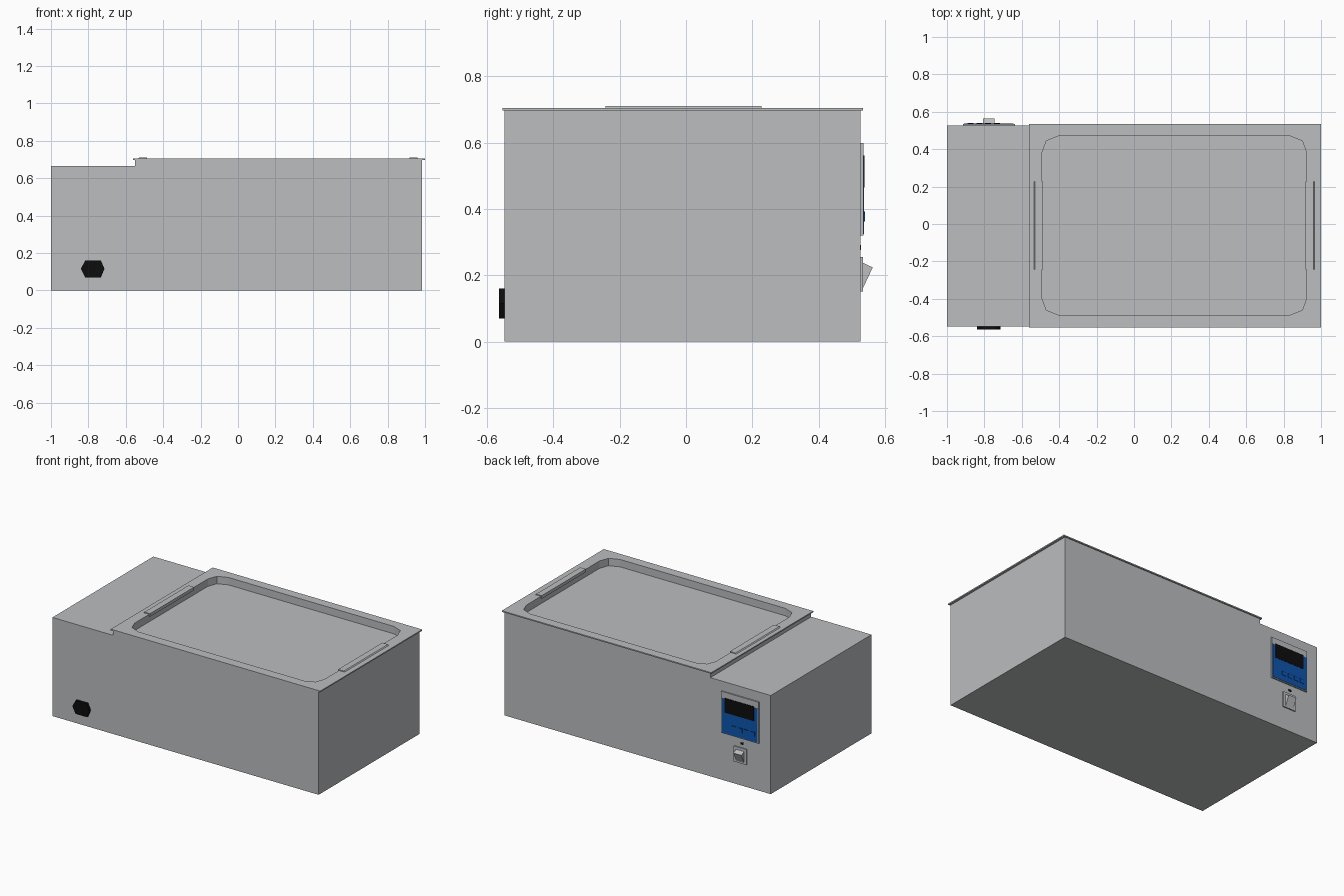
import bpy, bmesh
from mathutils import Vector

if "Cube" in bpy.data.objects:
    bpy.data.objects.remove(bpy.data.objects["Cube"])


def material(name, rgb):
    m = bpy.data.materials.new(name)
    m.diffuse_color = (*rgb, 1)
    m.use_nodes = True
    m.node_tree.nodes["Principled BSDF"].inputs["Base Color"].default_value = m.diffuse_color
    return m


STEEL = material("brushed_steel_grey", (0.50, 0.51, 0.52))
BLUE = material("panel_blue", (0.004, 0.09, 0.42))
NAVY = material("button_dark_blue", (0.003, 0.04, 0.2))
BLACK = material("black", (0.004, 0.004, 0.004))


def finish(bm, name, mat):
    me = bpy.data.meshes.new(name)
    bm.to_mesh(me)
    bm.free()
    me.materials.append(mat)
    ob = bpy.data.objects.new(name, me)
    bpy.context.collection.objects.link(ob)
    return ob


def prism(name, mat, profile, axis, lo, hi, open_z=None):
    """Extrude a closed 2D profile along x or y; open_z drops the upward face at that height."""
    put = {"x": lambda p, t: (t, p[0], p[1]), "y": lambda p, t: (p[0], t, p[1])}[axis]
    bm = bmesh.new()
    a = [bm.verts.new(put(p, lo)) for p in profile]
    b = [bm.verts.new(put(p, hi)) for p in profile]
    bm.faces.new(a)
    bm.faces.new(b)
    n = len(a)
    for i in range(n):
        j = (i + 1) % n
        bm.faces.new((a[i], a[j], b[j], b[i]))
    bmesh.ops.recalc_face_normals(bm, faces=bm.faces)
    if open_z is not None:
        top = [f for f in bm.faces if f.normal.z > 0.9 and abs(f.calc_center_median().z - open_z) < 1e-4]
        bmesh.ops.delete(bm, geom=top, context="FACES_ONLY")
    return finish(bm, name, mat)


def plate(name, mat, x0, x1, z0, z1, y0, y1):
    return prism(name, mat, [(x0, z0), (x1, z0), (x1, z1), (x0, z1)], "y", y0, y1)


# Stepped housing, open under the lid
TOP, RIM, FLOOR = 0.697, 0.705, 0.655
prism("housing", STEEL,
      [(-1, 0), (0.985, 0), (0.985, TOP), (-0.55, TOP), (-0.55, 0.665), (-1, 0.665)],
      "y", -0.548, 0.526, open_z=TOP)

# Lid with a recessed tray
X0, X1, Y0, Y1 = -0.492, 0.923, -0.487, 0.471
cx, cy, hx, hy = (X0 + X1) / 2, (Y0 + Y1) / 2, (X1 - X0) / 2, (Y1 - Y0) / 2
corner = [(0, -0.09), (-0.023, -0.027), (-0.09, 0)]
recess = []
for sx, sy in ((1, 1), (-1, 1), (-1, -1), (1, -1)):
    pts = corner if sx * sy > 0 else corner[::-1]
    recess += [(cx + sx * (hx + dx), cy + sy * (hy + dy)) for dx, dy in pts]
outer = [(1.0, 0.534), (-0.562, 0.534), (-0.562, -0.553), (1.0, -0.553)]

bm = bmesh.new()


def loop(pts, z):
    vs = [bm.verts.new((x, y, z)) for x, y in pts]
    return vs, [bm.edges.new((vs[i], vs[(i + 1) % len(vs)])) for i in range(len(vs))]


def ring(edges, sign):
    res = bmesh.ops.triangle_fill(bm, edges=edges, use_beauty=True)
    for f in res["geom"]:
        if isinstance(f, bmesh.types.BMFace):
            f.normal_update()
            if f.normal.z * sign < 0:
                f.normal_flip()


out_top, e1 = loop(outer, RIM)
in_top, e2 = loop(recess, RIM)
ring(e1 + e2, 1)
out_low, e3 = loop(outer, TOP)
in_low, e4 = loop(recess, TOP)
ring(e3 + e4, -1)
floor, _ = loop(recess, FLOOR)
for i in range(4):
    j = (i + 1) % 4
    bm.faces.new((out_low[i], out_low[j], out_top[j], out_top[i]))
for i in range(len(recess)):
    j = (i + 1) % len(recess)
    bm.faces.new((in_top[i], in_top[j], floor[j], floor[i]))
bm.faces.new(floor)
finish(bm, "recessed_lid", STEEL)

# Folded grip strips on both ends of the recess
grip = [(0.045, RIM - 0.003), (0.036, 0.711), (-0.006, 0.711), (-0.006, 0.69), (0.002, 0.69)]
for side, s in (("left", -1), ("right", 1)):
    prism(side + "_grip", STEEL, [(cx + s * (hx + d), z) for d, z in grip], "y", -0.243, 0.227)

# Power inlet on the front
prism("power_inlet", BLACK,
      [(-0.84, 0.115), (-0.817, 0.07), (-0.733, 0.07), (-0.714, 0.115), (-0.733, 0.16), (-0.817, 0.16)],
      "y", -0.564, -0.54)

# Control panel on the back
plate("panel_frame", STEEL, -0.915, -0.637, 0.32, 0.60, 0.52, 0.535)
plate("panel_blue_face", BLUE, -0.909, -0.643, 0.325, 0.555, 0.53, 0.537)
plate("display", BLACK, -0.882, -0.665, 0.465, 0.562, 0.53, 0.5385)
for i in range(4):
    x = -0.89 + i * 0.047
    plate(f"button_{i + 1}", BLUE, x, x + 0.032, 0.363, 0.387, 0.53, 0.5395)
    plate(f"button_edge_{i + 1}", NAVY, x, x + 0.032, 0.387, 0.392, 0.53, 0.5395)
plate("switch_mark", BLACK, -0.797, -0.777, 0.277, 0.292, 0.52, 0.5275)

# Rocker switch
plate("switch_frame", STEEL, -0.824, -0.73, 0.152, 0.256, 0.52, 0.534)
prism("switch_rocker", STEEL, [(0.53, 0.24), (0.563, 0.224), (0.534, 0.162), (0.53, 0.162)],
      "x", -0.807, -0.747)
